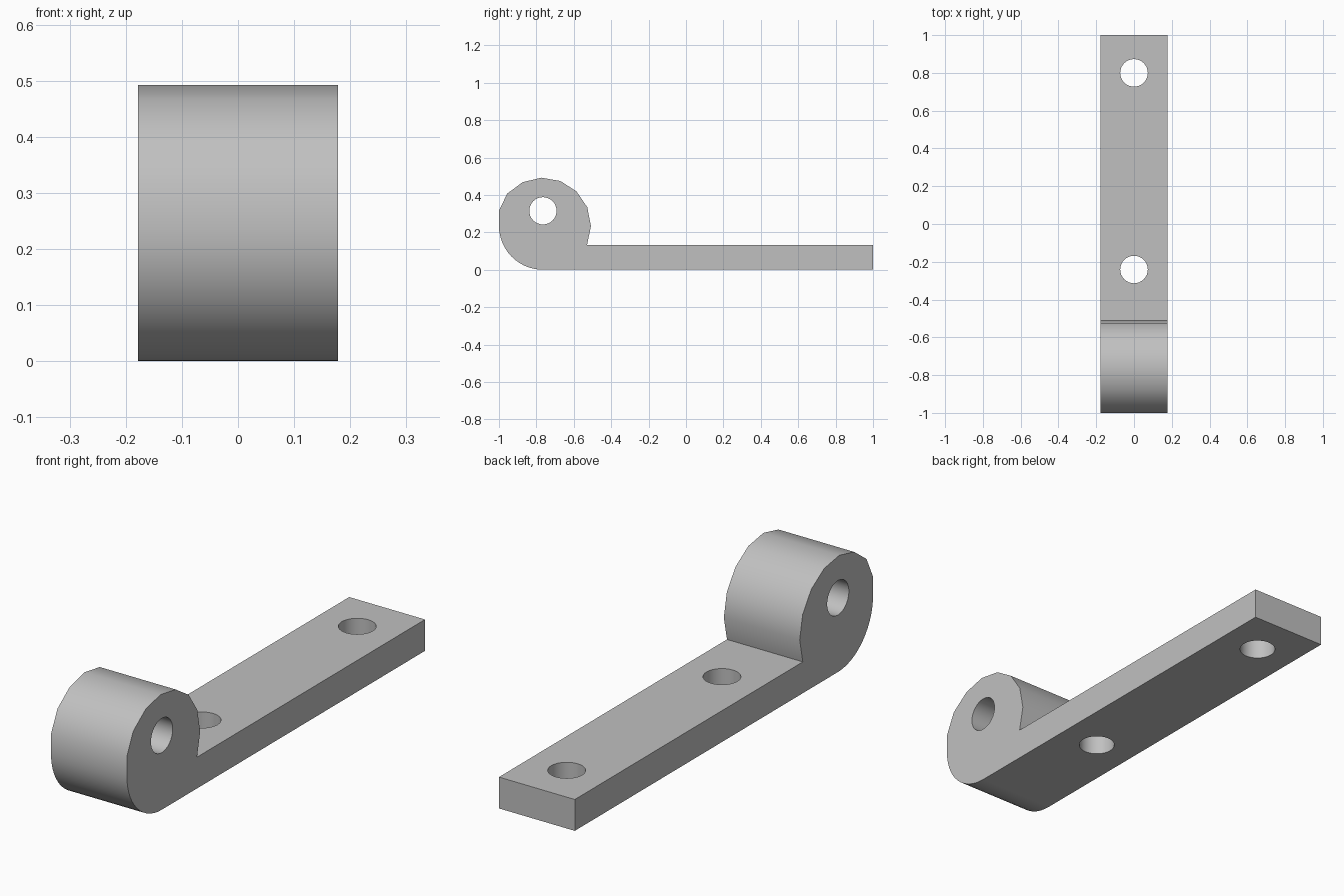
import bpy, bmesh
from math import cos, sin, radians
from mathutils import Matrix

cube = bpy.data.objects.get("Cube")
if cube:
    bpy.data.objects.remove(cube, do_unlink=True)

HALF_W = 0.178              # half the strap width
EYE_Y, EYE_Z = -0.765, 0.235  # centre of the knuckle
PLATE_TOP = 0.133
HOLE_R = 0.073

steel = bpy.data.materials.new("light grey steel")
steel.use_nodes = True
grey = (0.53, 0.53, 0.53, 1)
steel.diffuse_color = grey
steel.node_tree.nodes["Principled BSDF"].inputs["Base Color"].default_value = grey


def arc(radius, start, end, steps):
    angles = [radians(start + (end - start) * i / steps) for i in range(steps + 1)]
    return [(EYE_Y + radius * cos(a), EYE_Z + radius * sin(a)) for a in angles]


def make_object(name, bm):
    bmesh.ops.recalc_face_normals(bm, faces=bm.faces)
    mesh = bpy.data.meshes.new(name)
    bm.to_mesh(mesh)
    bm.free()
    mesh.materials.append(steel)
    obj = bpy.data.objects.new(name, mesh)
    bpy.context.collection.objects.link(obj)
    return obj


def drill(target, name, location, axis):
    # cylindrical cutter, removed once the hole is made
    bm = bmesh.new()
    turn = Matrix.Rotation(radians(90), 4, 'Y') if axis == 'X' else Matrix.Identity(4)
    bmesh.ops.create_cone(bm, cap_ends=True, segments=32, radius1=HOLE_R,
                          radius2=HOLE_R, depth=0.6,
                          matrix=Matrix.Translation(location) @ turn)
    cutter = make_object(name, bm)
    cutter.hide_render = True
    mod = target.modifiers.new(name, 'BOOLEAN')
    mod.operation = 'DIFFERENCE'
    mod.solver = 'EXACT'
    mod.object = cutter
    bpy.ops.object.modifier_apply(modifier=mod.name)
    bpy.data.objects.remove(cutter, do_unlink=True)


# Side profile: flat strap, rolled knuckle, rounded underside
profile = [(1, 0), (1, PLATE_TOP)]
profile += arc(0.257, -23.4, 161.2, 8)
profile[-1] = (-1, 0.315)
profile += arc(0.235, 180, 270, 14)

bm = bmesh.new()
face = bm.faces.new([bm.verts.new((-HALF_W, y, z)) for y, z in profile])
side = bmesh.ops.extrude_face_region(bm, geom=[face])
bmesh.ops.translate(bm, vec=(2 * HALF_W, 0, 0),
                    verts=[v for v in side["geom"] if isinstance(v, bmesh.types.BMVert)])
hinge = make_object("hinge_strap", bm)
bpy.context.view_layer.objects.active = hinge
hinge.select_set(True)

# Pin hole through the knuckle and two screw holes through the strap
drill(hinge, "pin_hole", (0, EYE_Y, 0.315), 'X')
drill(hinge, "rear_screw_hole", (0, 0.8, 0), 'Z')
drill(hinge, "front_screw_hole", (0, -0.241, 0), 'Z')

# Smooth curved walls while the flat faces stay flat
bpy.ops.object.shade_smooth_by_angle(angle=radians(36))
weighted = hinge.modifiers.new("weighted_normals", 'WEIGHTED_NORMAL')
weighted.keep_sharp = True
